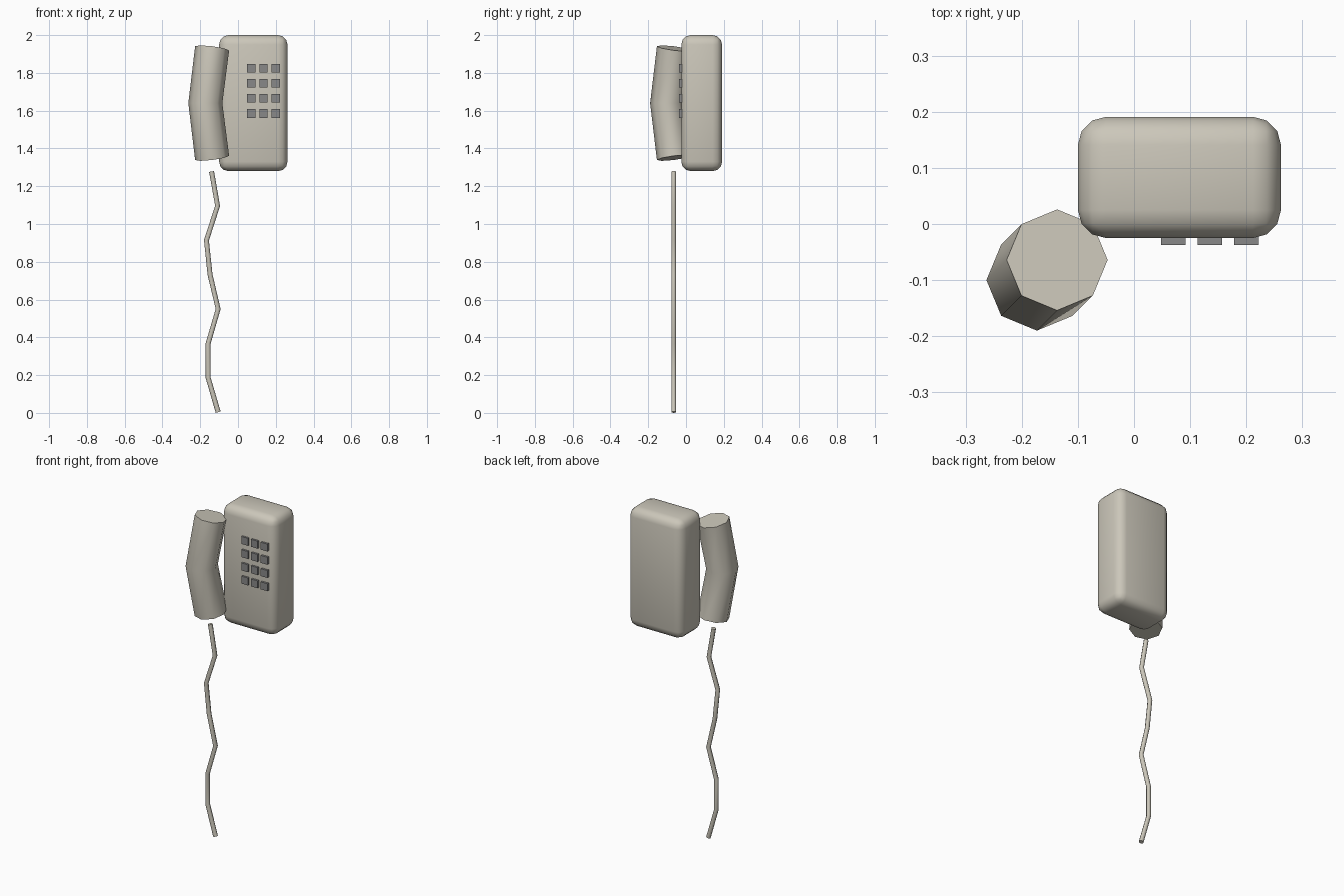
import bpy, bmesh, math
from mathutils import Vector

if "Cube" in bpy.data.objects:
    bpy.data.objects.remove(bpy.data.objects["Cube"], do_unlink=True)


def make_material(name, colour):
    mat = bpy.data.materials.new(name)
    mat.use_nodes = True
    mat.diffuse_color = colour
    mat.node_tree.nodes["Principled BSDF"].inputs["Base Color"].default_value = colour
    return mat


beige = make_material("warm beige", (0.60, 0.57, 0.49, 1))
grey = make_material("key grey", (0.25, 0.25, 0.25, 1))


def add_object(name, bm, mat):
    bmesh.ops.recalc_face_normals(bm, faces=bm.faces)
    mesh = bpy.data.meshes.new(name)
    bm.to_mesh(mesh)
    bm.free()
    mesh.materials.append(mat)
    obj = bpy.data.objects.new(name, mesh)
    bpy.context.collection.objects.link(obj)
    return obj


def box(name, centre, size, mat, bevel=0):
    bm = bmesh.new()
    bmesh.ops.create_cube(bm, size=1)
    bmesh.ops.scale(bm, vec=size, verts=bm.verts)
    bmesh.ops.translate(bm, vec=centre, verts=bm.verts)
    if bevel:
        bmesh.ops.bevel(bm, geom=bm.edges[:], offset=bevel, segments=3,
                        profile=0.5, affect='EDGES')
    return add_object(name, bm, mat)


def tube(name, path, radius, sides, mat):
    """Upright bent tube with mitred joints and square-cut ends."""
    bm = bmesh.new()
    path = [Vector(p) for p in path]
    rings = []
    for i, p in enumerate(path):
        near = path[max(i - 1, 0):i + 2]
        run = near[-1] - near[0]
        ring = []
        for k in range(sides):
            a = math.tau * k / sides
            dx, dy = radius * math.cos(a), radius * math.sin(a)
            dz = -(run.x * dx + run.y * dy) / run.z
            ring.append(bm.verts.new(p + Vector((dx, dy, dz))))
        rings.append(ring)
    for low, high in zip(rings, rings[1:]):
        for k in range(sides):
            n = (k + 1) % sides
            bm.faces.new((low[k], low[n], high[n], high[k]))
    bm.faces.new(rings[0])
    bm.faces.new(rings[-1])
    return add_object(name, bm, mat)


def smooth(obj, angle):
    bpy.ops.object.select_all(action='DESELECT')
    obj.select_set(True)
    bpy.context.view_layer.objects.active = obj
    bpy.ops.object.shade_smooth_by_angle(angle=math.radians(angle))


# Wall housing
housing = box("housing", (0.081, 0.083, 1.64), (0.362, 0.216, 0.72), beige, 0.05)
smooth(housing, 60)

# Bent handset
handset = tube("handset", [(-0.137, -0.064, 1.35), (-0.173, -0.1, 1.64),
                           (-0.137, -0.064, 1.93)], 0.09, 8, beige)
smooth(handset, 50)

# Hanging cord
cord_x = (-0.105, -0.158, -0.158, -0.105, -0.148, -0.167, -0.108, -0.14)
cord = tube("cord", [(x, -0.065, 0.004 + 0.182 * i) for i, x in enumerate(cord_x)],
            0.013, 8, beige)
smooth(cord, 50)

# Keypad
for row in range(4):
    for col in range(3):
        box(f"key_{row + 1}_{col + 1}",
            (0.07 + 0.065 * col, -0.026, 1.825 - 0.08 * row),
            (0.044, 0.022, 0.045), grey)
